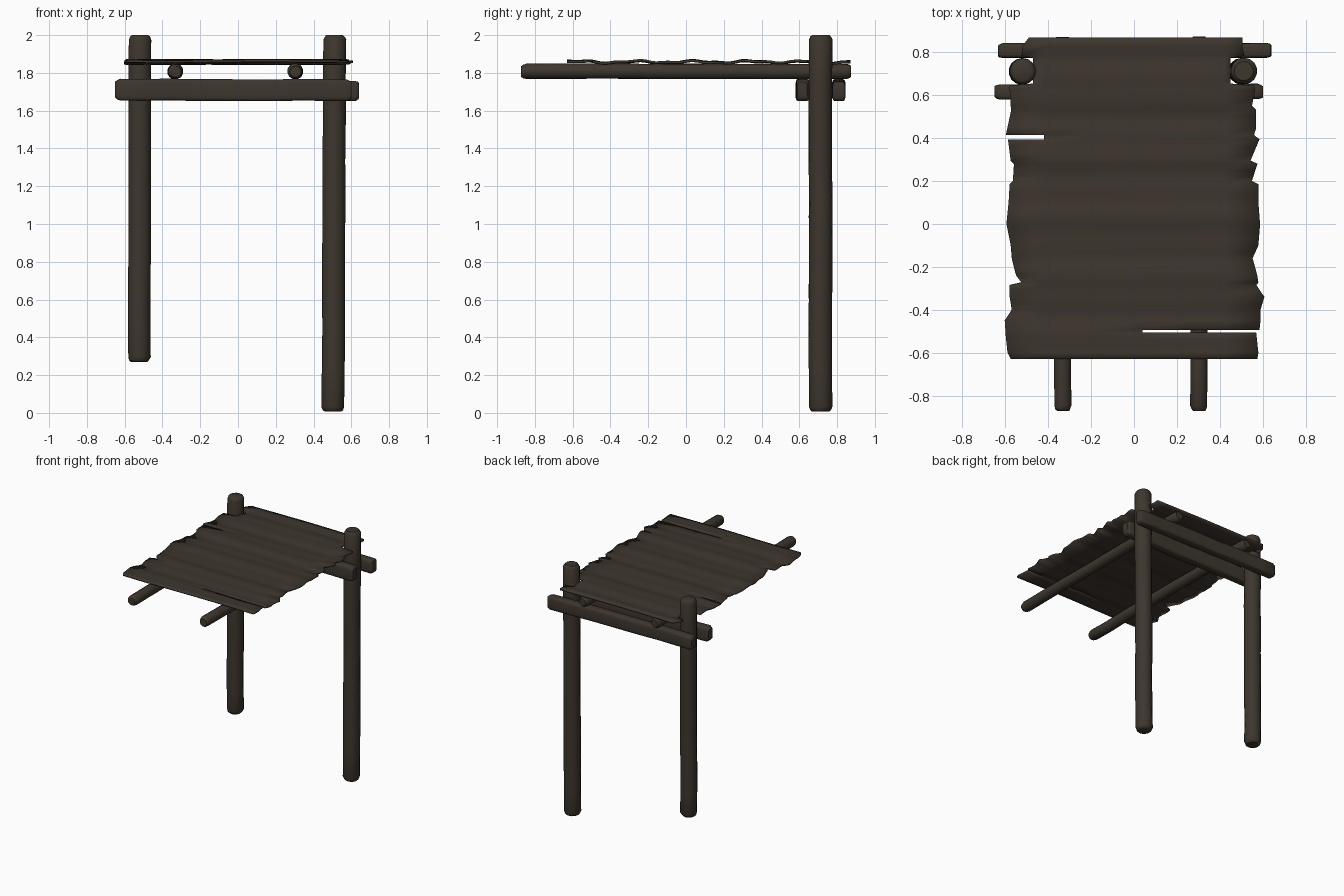
import bpy, bmesh, math, random
from mathutils import Vector

if "Cube" in bpy.data.objects:
    bpy.data.objects.remove(bpy.data.objects["Cube"])

random.seed(4)


def material(name, rgb):
    m = bpy.data.materials.new(name)
    m.diffuse_color = (*rgb, 1)
    m.use_nodes = True
    m.node_tree.nodes["Principled BSDF"].inputs["Base Color"].default_value = m.diffuse_color
    return m


LOG = material("dark log wood", (0.047, 0.037, 0.027))
PLANK = material("dark plank wood", (0.047, 0.036, 0.027))


def finish(name, bm, mat, angle=40):
    bmesh.ops.recalc_face_normals(bm, faces=bm.faces)
    me = bpy.data.meshes.new(name)
    bm.to_mesh(me)
    bm.free()
    me.materials.append(mat)
    ob = bpy.data.objects.new(name, me)
    bpy.context.collection.objects.link(ob)
    bpy.ops.object.select_all(action='DESELECT')
    ob.select_set(True)
    bpy.context.view_layer.objects.active = ob
    bpy.ops.object.shade_smooth_by_angle(angle=math.radians(angle))
    return ob


def loft(name, start, end, half_a, half_b, side, power=1.0, sides=14, rings=9, wobble=0.002):
    """Slightly uneven log with worn ends; power < 1 squares the section."""
    start, end, side = Vector(start), Vector(end), Vector(side)
    axis = (end - start).normalized()
    up = axis.cross(side).normalized()
    length = (end - start).length
    stations = [(0, .72), (.008, .88), (.025, 1)]
    stations += [(length * i / rings, 1) for i in range(1, rings)]
    stations += [(length - d, s) for d, s in ((.025, 1), (.008, .88), (0, .72))]
    bm, loops = bmesh.new(), []
    for d, s in stations:
        shift = Vector([random.uniform(-wobble, wobble) for _ in range(3)])
        loop = []
        for k in range(sides):
            t = math.tau * (k + .5) / sides
            c, n = math.cos(t), math.sin(t)
            a = math.copysign(abs(c) ** power, c) * half_a * s
            b = math.copysign(abs(n) ** power, n) * half_b * s
            loop.append(bm.verts.new(start + axis * d + side * a + up * b + shift))
        loops.append(loop)
    for l0, l1 in zip(loops, loops[1:]):
        for k in range(sides):
            j = (k + 1) % sides
            bm.faces.new((l0[k], l0[j], l1[j], l1[k]))
    bm.faces.new(loops[0])
    bm.faces.new(loops[-1])
    return finish(name, bm, LOG)


# Upright posts, the left one shorter
X, Y = (1, 0, 0), (0, 1, 0)
loft("left_post", (-.523, .712, .27), (-.52, .712, 2.0), .061, .061, X)
loft("right_post", (.503, .712, .008), (.512, .712, 2.0), .062, .062, X)

# Paired cross beams clamping the posts
loft("front_beam", (-.65, .617, 1.712), (.602, .617, 1.708), .036, .058, Y, .4, 16)
loft("back_beam", (-.635, .808, 1.715), (.642, .808, 1.705), .035, .054, Y, .4, 16)

# Long rafters carrying the roof
for name, x in (("left_rafter", -.332), ("right_rafter", .303)):
    loft(name, (x, -.872, 1.808), (x, .872, 1.808), .041, .041, X, sides=12)

# Roof boards: ragged edges as (y, left x, right x)
EDGE = [
    (-.63, -.575, .575), (-.60, -.59, .58), (-.506, -.60, .57), (-.494, -.60, .585),
    (-.45, -.603, .59), (-.40, -.57, .59), (-.34, -.58, .608), (-.285, -.58, .57),
    (-.272, -.525, .58), (-.24, -.55, .575), (-.16, -.57, .553), (-.10, -.575, .58),
    (0, -.595, .588), (.10, -.585, .58), (.185, -.58, .58), (.20, -.565, .55),
    (.28, -.56, .575), (.295, -.575, .543), (.395, -.588, .585), (.415, -.598, .56),
    (.45, -.59, .57), (.53, -.573, .57), (.55, -.575, .55), (.625, -.58, .565),
    (.645, -.58, .56), (.655, -.47, .45), (.775, -.47, .45), (.785, -.525, .515),
    (.83, -.52, .505), (.87, -.49, .505),
]
INNER = [-.42, -.2, .04, .24, .42]


def board_height(x, y):
    z = 1.858 + .005 * math.sin(y * 21 + .8) + .002 * math.sin(x * 6 + y * 9)
    return z + .003 * math.sin(y * 47)


def lerp_edge(i, t):
    return [a + (b - a) * t for a, b in zip(EDGE[i], EDGE[i + 1])]


rows = []
for i in range(len(EDGE) - 1):
    steps = max(1, round((EDGE[i + 1][0] - EDGE[i][0]) / .03))
    rows += [lerp_edge(i, s / steps) for s in range(steps)]
rows.append(list(EDGE[-1]))

bm, grid = bmesh.new(), []
for y, left, right in rows:
    grid.append([bm.verts.new((x, y, board_height(x, y))) for x in [left] + INNER + [right]])
for r in range(len(rows) - 1):
    mid = (rows[r][0] + rows[r + 1][0]) / 2
    for c in range(len(INNER) + 1):
        right_slit = abs(mid + .5) < .007 and c >= 3
        left_slit = abs(mid - .405) < .012 and c == 0
        if not (right_slit or left_slit):
            bm.faces.new((grid[r][c], grid[r][c + 1], grid[r + 1][c + 1], grid[r + 1][c]))
roof = finish("roof_boards", bm, PLANK)
solid = roof.modifiers.new("thickness", 'SOLIDIFY')
solid.thickness = .013
solid.offset = 0
